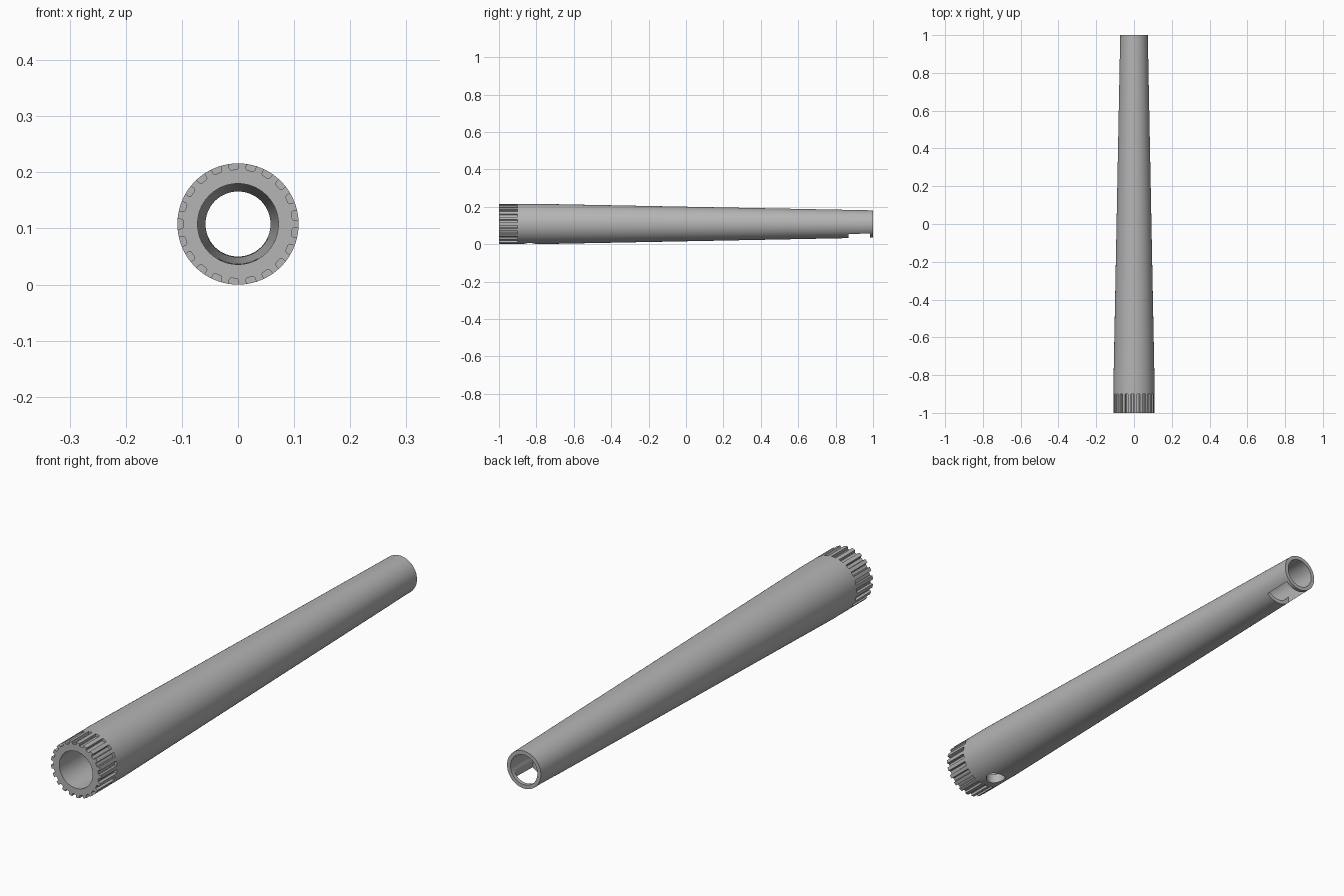
import bpy
import bmesh
from math import sin, cos, tau, pi, radians

if "Cube" in bpy.data.objects:
    bpy.data.objects.remove(bpy.data.objects["Cube"], do_unlink=True)

CZ = 0.108        # height of the tube axis
SEGMENTS = 96
TEETH = 21

grey = bpy.data.materials.new("plain grey")
grey.use_nodes = True
colour = (0.46, 0.46, 0.46, 1)
grey.diffuse_color = colour
grey.node_tree.nodes["Principled BSDF"].inputs["Base Color"].default_value = colour


def to_object(bm, name):
    bmesh.ops.recalc_face_normals(bm, faces=bm.faces)
    mesh = bpy.data.meshes.new(name)
    bm.to_mesh(mesh)
    bm.free()
    mesh.materials.append(grey)
    obj = bpy.data.objects.new(name, mesh)
    bpy.context.collection.objects.link(obj)
    return obj


def lathe(name, profile):
    """Spin a closed (radius, y) profile around the tube axis."""
    bm = bmesh.new()
    rings = []
    for i in range(SEGMENTS):
        a = tau * (i + 0.5) / SEGMENTS
        rings.append([bm.verts.new((r * cos(a), y, CZ + r * sin(a))) for r, y in profile])
    n = len(profile)
    for i, ring in enumerate(rings):
        nxt = rings[(i + 1) % SEGMENTS]
        for j in range(n):
            k = (j + 1) % n
            bm.faces.new((ring[j], ring[k], nxt[k], nxt[j]))
    return to_object(bm, name)


def prism(bm, points, axis, start, end):
    """Extrude a 2D outline along y or z."""
    def place(u, v, d):
        return (u, d, v) if axis == "y" else (u, v, d)
    a = [bm.verts.new(place(u, v, start)) for u, v in points]
    b = [bm.verts.new(place(u, v, end)) for u, v in points]
    bm.faces.new(a)
    bm.faces.new(b)
    for i in range(len(a)):
        j = (i + 1) % len(a)
        bm.faces.new((a[i], a[j], b[j], b[i]))


def cut(target, cutter):
    cutter.hide_render = True
    mod = target.modifiers.new("cut", "BOOLEAN")
    mod.operation = "DIFFERENCE"
    mod.solver = "EXACT"
    mod.object = cutter
    bpy.context.view_layer.objects.active = target
    bpy.ops.object.modifier_apply(modifier=mod.name)
    bpy.data.objects.remove(cutter, do_unlink=True)


# Hollow tapered tube with a straight collar at the front
tube = lathe("tapered_tube", [(0.108, -1), (0.108, -0.8), (0.073, 1), (0.058, 1), (0.072, -1)])

# Grooves between the collar teeth
bm = bmesh.new()
half = [(0.097, 0.0055), (0.0985, 0.0075), (0.102, 0.0085), (0.12, 0.0095)]
outline = half + [(r, -w) for r, w in reversed(half)]
for i in range(TEETH):
    a = pi + tau * i / TEETH
    ring = [(r * cos(a) - w * sin(a), CZ + r * sin(a) + w * cos(a)) for r, w in outline]
    prism(bm, ring, "y", -1.05, -0.9)
cut(tube, to_object(bm, "groove_cutter"))

# Round hole through the lower wall behind the collar
bm = bmesh.new()
prism(bm, [(0.036 * cos(tau * i / 32), -0.835 + 0.036 * sin(tau * i / 32)) for i in range(32)],
      "z", -0.05, CZ)
cut(tube, to_object(bm, "hole_cutter"))

# Rectangular slot under the narrow end
bm = bmesh.new()
prism(bm, [(-0.053, 0.87), (0.053, 0.87), (0.053, 0.985), (-0.053, 0.985)], "z", -0.05, CZ)
cut(tube, to_object(bm, "slot_cutter"))

# Smooth the round surfaces and keep the cut edges crisp
bpy.ops.object.select_all(action="DESELECT")
tube.select_set(True)
bpy.context.view_layer.objects.active = tube
bpy.ops.object.shade_smooth_by_angle(angle=radians(25))
